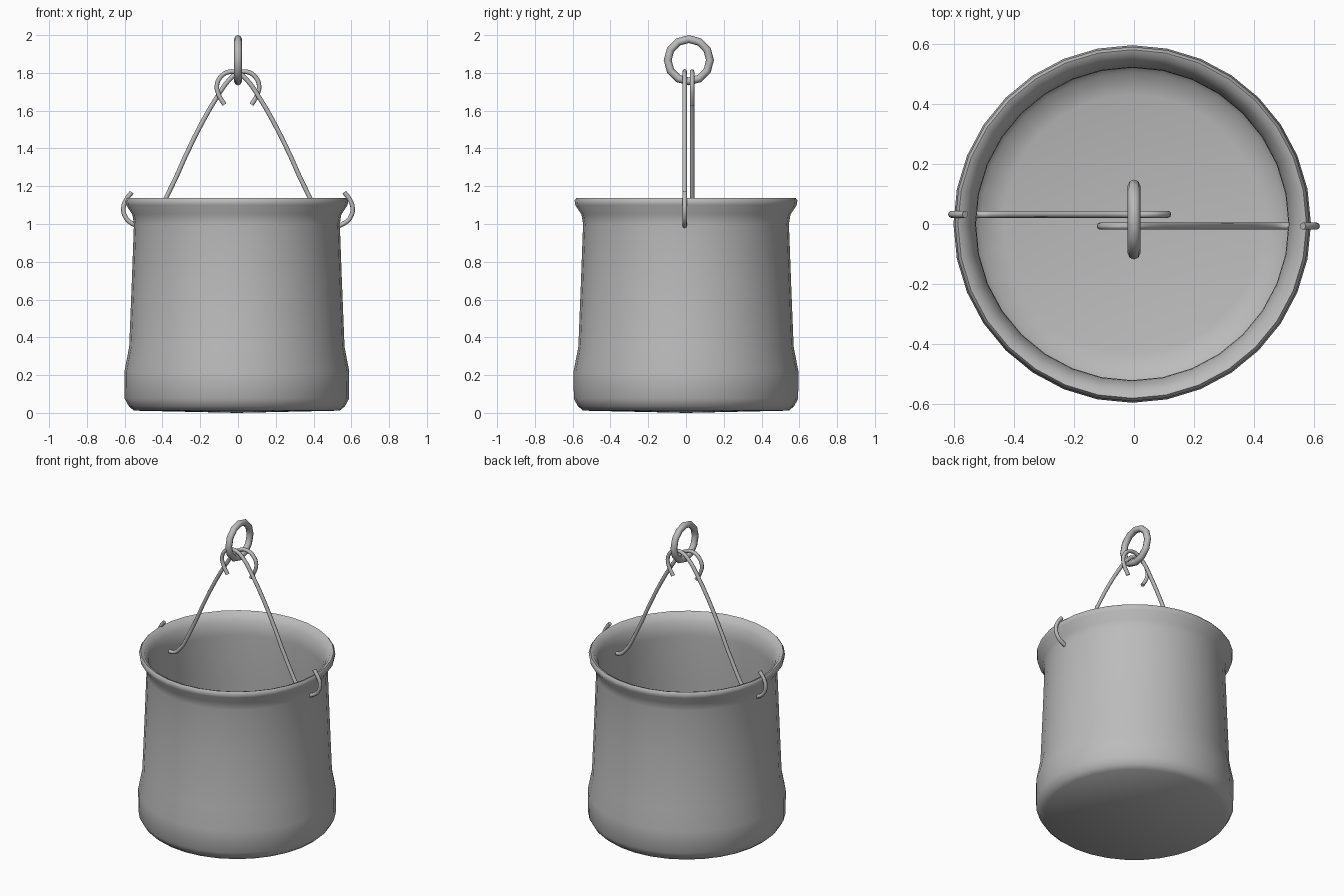
import bpy, bmesh, math
from mathutils import Matrix

if "Cube" in bpy.data.objects:
    bpy.data.objects.remove(bpy.data.objects["Cube"])

metal = bpy.data.materials.new("grey_metal")
metal.diffuse_color = (0.5, 0.5, 0.5, 1)
metal.use_nodes = True
metal.node_tree.nodes["Principled BSDF"].inputs["Base Color"].default_value = metal.diffuse_color


def finish(obj, angle):
    bpy.ops.object.select_all(action='DESELECT')
    obj.select_set(True)
    bpy.context.view_layer.objects.active = obj
    bpy.ops.object.shade_smooth_by_angle(angle=math.radians(angle))


def lathe(name, profile, sides, centre):
    """Revolve an (r, z) profile that starts and ends on the axis."""
    bm = bmesh.new()
    verts = [bm.verts.new((r, 0, z)) for r, z in profile]
    edges = [bm.edges.new(p) for p in zip(verts, verts[1:])]
    bmesh.ops.spin(bm, geom=verts + edges, cent=(0, 0, 0), axis=(0, 0, 1),
                   angle=2 * math.pi, steps=sides, use_merge=True)
    bmesh.ops.remove_doubles(bm, verts=bm.verts, dist=1e-5)
    bmesh.ops.recalc_face_normals(bm, faces=bm.faces)
    bm.transform(Matrix.Translation(centre))
    mesh = bpy.data.meshes.new(name)
    bm.to_mesh(mesh)
    bm.free()
    mesh.materials.append(metal)
    obj = bpy.data.objects.new(name, mesh)
    bpy.context.collection.objects.link(obj)
    finish(obj, 50)


def rod(name, points, y, radius):
    """Bend a round rod through (x, z) points in one vertical plane."""
    curve = bpy.data.curves.new(name, 'CURVE')
    curve.dimensions = '3D'
    curve.bevel_depth = radius
    curve.bevel_resolution = 2
    curve.resolution_u = 3
    curve.use_fill_caps = True
    spline = curve.splines.new('BEZIER')
    spline.bezier_points.add(len(points) - 1)
    for bp, (x, z) in zip(spline.bezier_points, points):
        bp.co = (x, y, z)
        bp.handle_left_type = bp.handle_right_type = 'AUTO'
    curve.materials.append(metal)
    obj = bpy.data.objects.new(name, curve)
    bpy.context.collection.objects.link(obj)
    bpy.ops.object.select_all(action='DESELECT')
    obj.select_set(True)
    bpy.context.view_layer.objects.active = obj
    bpy.ops.object.convert(target='MESH')
    finish(bpy.context.object, 50)


# Pot: outside from base to lip, then inside down to the floor
lathe("pot", [
    (0, 0.0), (0.545, 0.012), (0.572, 0.035), (0.594, 0.075), (0.595, 0.22),
    (0.570, 0.35), (0.556, 0.70), (0.545, 1.00), (0.553, 1.05), (0.586, 1.10),
    (0.590, 1.125), (0.580, 1.138), (0.560, 1.130), (0.535, 1.09),
    (0.522, 1.04), (0.520, 1.00), (0.532, 0.70), (0.545, 0.35),
    (0.555, 0.22), (0.545, 0.12), (0.505, 0.07), (0.43, 0.05), (0, 0.05)],
    32, (-0.006, 0, 0))

# Handle rods: hook outside the wall, straight run, hook over the ring
path = [(-0.562, 1.168), (-0.588, 1.135), (-0.607, 1.085), (-0.592, 1.03),
        (-0.555, 1.00), (-0.50, 0.985), (-0.455, 1.015), (-0.38, 1.14),
        (-0.23, 1.46), (-0.10, 1.69), (-0.045, 1.765), (0.0, 1.80),
        (0.05, 1.805), (0.095, 1.775), (0.112, 1.73), (0.10, 1.68),
        (0.072, 1.632)]
rod("left_handle_rod", path, 0.032, 0.012)
rod("right_handle_rod", [(-x, z) for x, z in path], -0.007, 0.012)

# Hanging ring
bpy.ops.mesh.primitive_torus_add(
    major_segments=12, minor_segments=8, major_radius=0.112, minor_radius=0.021,
    location=(0, 0.015, 1.867), rotation=(0, math.pi / 2, 0))
ring = bpy.context.object
ring.name = "hanging_ring"
ring.data.materials.append(metal)
finish(ring, 60)
